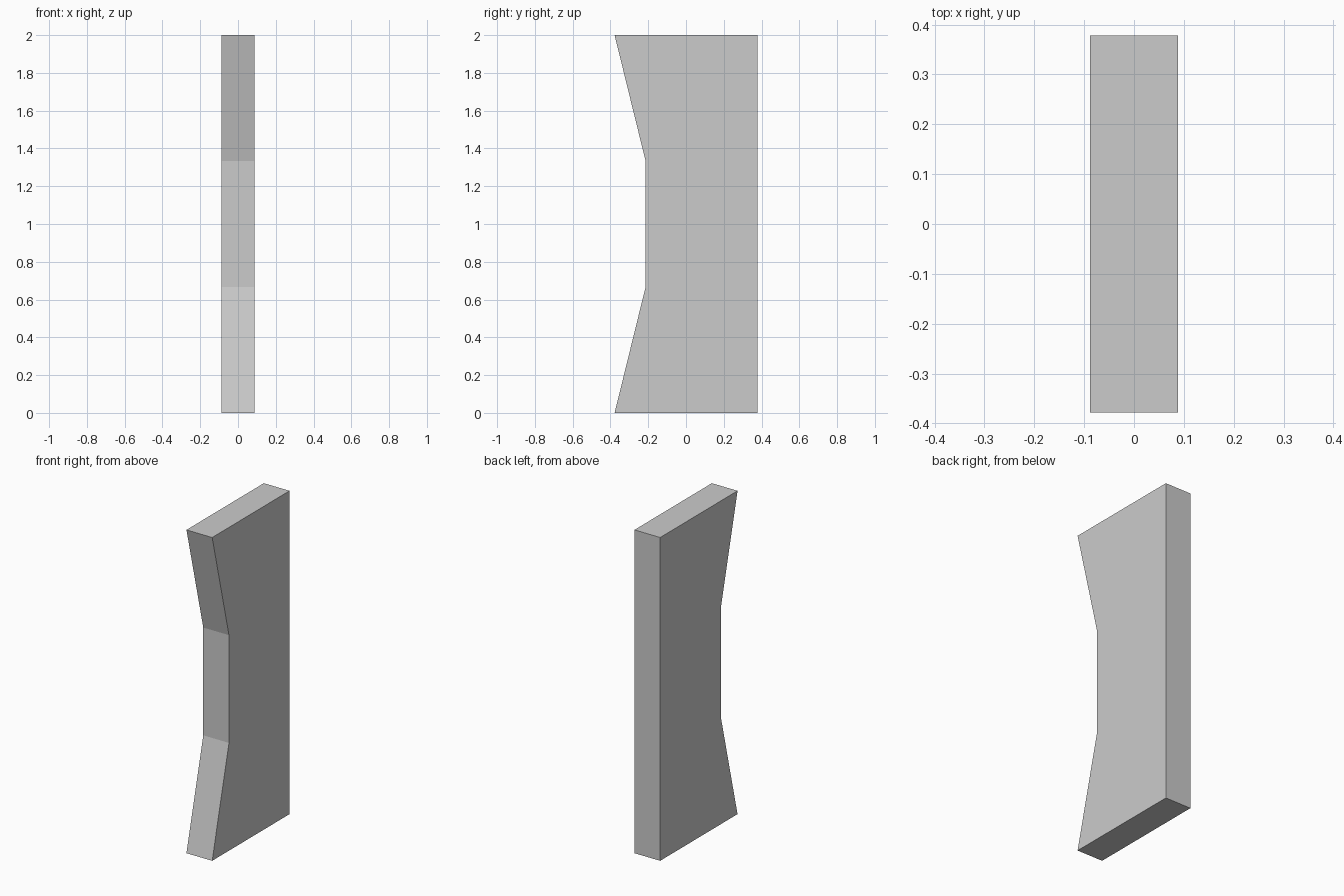
import bpy
import bmesh

if "Cube" in bpy.data.objects:
    bpy.data.objects.remove(bpy.data.objects["Cube"])

HALF_W = 0.088   # half thickness along x
BACK = 0.378     # flat back edge
WAIST = -0.214   # recessed middle of the front edge
H = 2.0

# Side profile (y, z): straight back, front edge pinched in the middle third
profile = [(BACK, 0), (BACK, H), (-BACK, H),
           (WAIST, H * 2 / 3), (WAIST, H / 3), (-BACK, 0)]

# Extrude the profile across x into a solid slab
bm = bmesh.new()
face = bm.faces.new([bm.verts.new((-HALF_W, y, z)) for y, z in profile])
ext = bmesh.ops.extrude_face_region(bm, geom=[face])
verts = [v for v in ext["geom"] if isinstance(v, bmesh.types.BMVert)]
bmesh.ops.translate(bm, verts=verts, vec=(2 * HALF_W, 0, 0))
bmesh.ops.recalc_face_normals(bm, faces=bm.faces)

mesh = bpy.data.meshes.new("notched_panel")
bm.to_mesh(mesh)
bm.free()
panel = bpy.data.objects.new("notched_panel", mesh)
bpy.context.collection.objects.link(panel)
